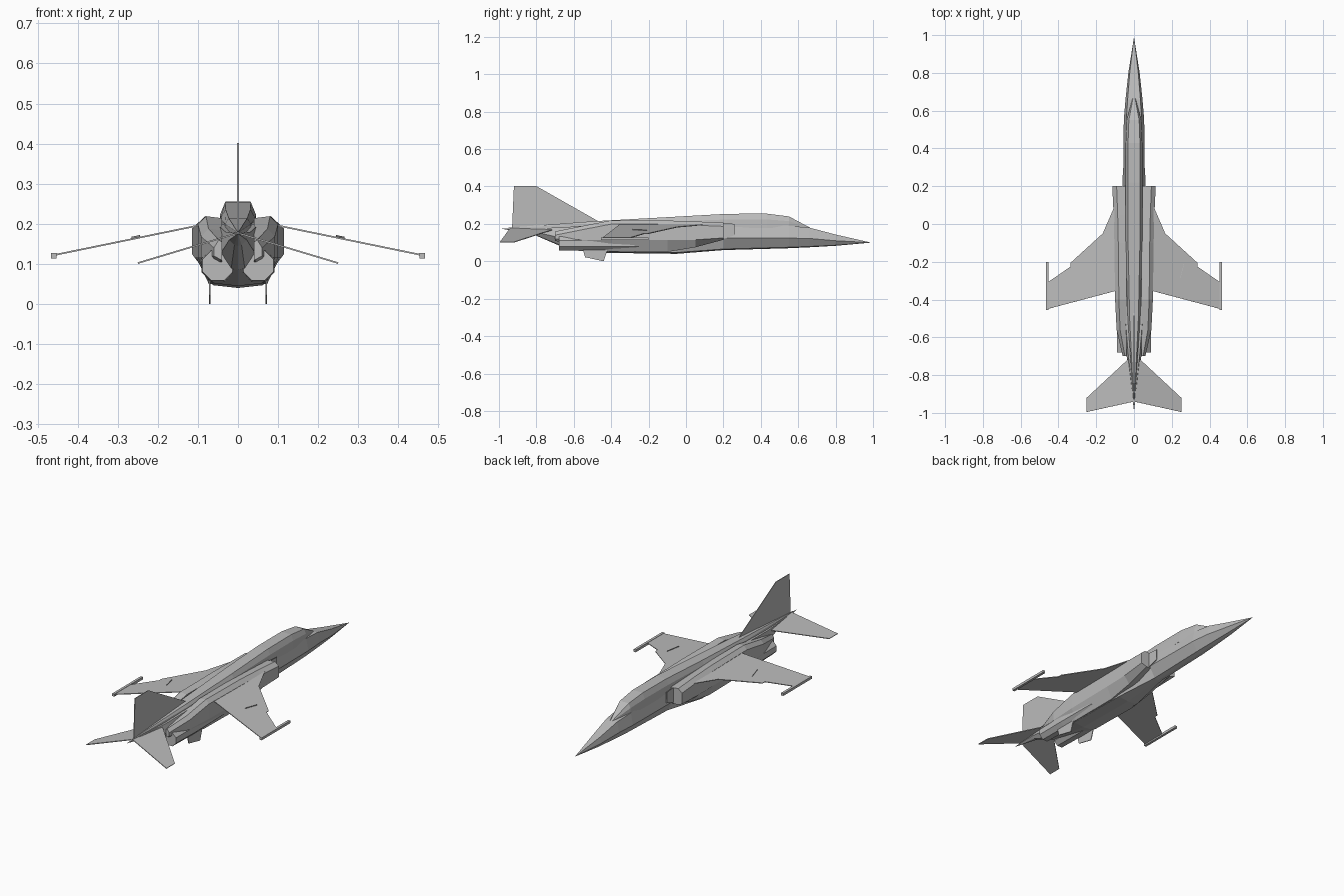
import bpy, bmesh
from math import pi, cos, sin
from mathutils import Vector

cube = bpy.data.objects.get("Cube")
if cube:
    bpy.data.objects.remove(cube, do_unlink=True)

grey = (0.5, 0.5, 0.5, 1)
paint = bpy.data.materials.new("airframe grey")
paint.use_nodes = True
paint.diffuse_color = grey
paint.node_tree.nodes["Principled BSDF"].inputs["Base Color"].default_value = grey


def finish(name, bm, mirrored):
    """Clean the mesh, link it and mirror it across x when it is a side part."""
    bmesh.ops.remove_doubles(bm, verts=bm.verts, dist=0.0005)
    bmesh.ops.dissolve_degenerate(bm, edges=bm.edges, dist=0.0005)
    bmesh.ops.recalc_face_normals(bm, faces=bm.faces)
    mesh = bpy.data.meshes.new(name)
    bm.to_mesh(mesh)
    bm.free()
    mesh.materials.append(paint)
    part = bpy.data.objects.new(name, mesh)
    bpy.context.collection.objects.link(part)
    if mirrored:
        part.modifiers.new("both sides", "MIRROR").use_axis[0] = True


def loft(name, sections, mirrored=False):
    """Skin closed sections, each given as (y, outline of (x, z) points)."""
    bm = bmesh.new()
    rings = [[bm.verts.new((x, y, z)) for x, z in outline] for y, outline in sections]
    for ring, following in zip(rings, rings[1:]):
        for i in range(len(ring)):
            bm.faces.new((ring[i - 1], ring[i], following[i], following[i - 1]))
    bm.faces.new(rings[0])
    bm.faces.new(rings[-1])
    finish(name, bm, mirrored)


def plate(name, corners, mirrored=False, thickness=0.004):
    """Thin flat panel around a polygon."""
    bm = bmesh.new()
    points = [Vector(corner) for corner in corners]
    normal = (points[1] - points[0]).cross(points[-1] - points[0]).normalized()
    offset = normal * thickness / 2
    upper = [bm.verts.new(point + offset) for point in points]
    lower = [bm.verts.new(point - offset) for point in points]
    bm.faces.new(upper)
    bm.faces.new(lower)
    for i in range(len(points)):
        bm.faces.new((upper[i - 1], upper[i], lower[i], lower[i - 1]))
    finish(name, bm, mirrored)


def symmetric(half):
    """Close a half outline whose first and last points lie on the centre line."""
    return half + [(-x, z) for x, z in reversed(half[1:-1])]


# Fuselage: broad flat belly amidships, narrow keel at nose and tail
def fuselage_outline(y, keel, deck, width):
    belly = width * (0.9 if -0.5 < y < 0.1 else 0.4)
    side = keel + 0.45 * (deck - keel)
    return symmetric([(0, keel), (belly, keel + width / 10), (width, side),
                      (width * 0.75, deck), (0, deck)])


fuselage_stations = [
    (0.99, 0.1, 0.1, 0), (0.8, 0.083, 0.143, 0.03), (0.66, 0.075, 0.18, 0.045),
    (0.55, 0.07, 0.19, 0.054), (0.2, 0.06, 0.205, 0.058), (-0.05, 0.04, 0.205, 0.07),
    (-0.42, 0.045, 0.2, 0.07), (-0.68, 0.085, 0.18, 0.042), (-0.82, 0.145, 0.178, 0.022),
    (-0.99, 0.175, 0.175, 0)]
loft("fuselage", [(station[0], fuselage_outline(*station)) for station in fuselage_stations])


# Canopy flowing into the long dorsal spine
def spine_outline(top, width):
    base = 0.178
    shoulder = base + (top - base) * 0.6
    return symmetric([(0, base), (width, base), (width * 0.95, shoulder),
                      (width * 0.68, top), (0, top)])


spine_stations = [(0.665, 0.179, 0.008), (0.55, 0.24, 0.04), (0.43, 0.255, 0.046),
                  (0.22, 0.254, 0.047), (-0.1, 0.236, 0.046), (-0.5, 0.214, 0.034),
                  (-0.95, 0.18, 0.002)]
loft("canopy_and_spine", [(y, spine_outline(top, width)) for y, top, width in spine_stations])


# Intake trunks along both flanks, fading out over the engines
def trunk_outline(outer, belly, shoulder):
    inner = 0.04
    low = max(0.115, belly + 0.01)
    return [(inner, belly), (outer * 0.7, belly), (outer, low), (outer, shoulder - 0.02),
            (outer * 0.8, shoulder), (inner, shoulder - 0.005)]


trunk_stations = [(0.2, 0.115, 0.115, 0.207), (0.05, 0.108, 0.075, 0.213),
                  (-0.1, 0.104, 0.05, 0.218), (-0.4, 0.1, 0.052, 0.219),
                  (-0.56, 0.092, 0.075, 0.188), (-0.7, 0.06, 0.11, 0.16)]
loft("intake_trunk", [(y, trunk_outline(*shape)) for y, *shape in trunk_stations], True)
plate("splitter_plate", [(0.06, 0.2, 0.12), (0.06, 0.26, 0.14),
                         (0.06, 0.26, 0.2), (0.06, 0.2, 0.204)], True)


# Paired octagonal engine nozzles
def octagon(x, z, radius):
    angles = [(i + 0.5) * pi / 4 for i in range(8)]
    return [(x + radius * cos(angle), z + radius * sin(angle)) for angle in angles]


loft("engine_nozzle", [(y, octagon(0.051, 0.096, radius))
                       for y, radius in ((-0.25, 0.04), (-0.5, 0.044), (-0.68, 0.041))], True)


# Wings with a dogtooth leading edge, drooping outward
def on_wing(x, y, lift=0):
    return x, y, 0.216 - 0.205 * x + lift


wing_planform = [(0.06, -0.35), (0.1, -0.355), (0.458, -0.45), (0.458, -0.31),
                 (0.335, -0.225), (0.335, -0.205), (0.165, -0.05), (0.1, 0.1), (0.06, 0.1)]
plate("wing", [on_wing(x, y) for x, y in wing_planform], True)

fence_front, fence_back = (0.265, -0.21), (0.245, -0.285)
plate("wing_fence", [on_wing(*fence_back), on_wing(*fence_front),
                     on_wing(*fence_front, lift=0.006),
                     on_wing(*fence_back, lift=0.006)], True, thickness=0.002)

rail_square = [(0.46 + dx, 0.12 + dz) for dx, dz in
               ((-0.007, -0.007), (0.007, -0.007), (0.007, 0.007), (-0.007, 0.007))]
loft("wingtip_rail", [(y, rail_square) for y in (-0.2, -0.455)], True)

# Tail surfaces
fin_profile = [(-0.93, 0.175), (-0.92, 0.402), (-0.8, 0.402), (-0.47, 0.215), (-0.5, 0.19)]
plate("tail_fin", [(0, y, z) for y, z in fin_profile])

tailplane_planform = [(0, -0.94), (0.25, -0.995), (0.25, -0.92), (0.035, -0.72), (0, -0.7)]
plate("tailplane", [(x, y, 0.177 - 0.3 * x) for x, y in tailplane_planform], True)

ventral_profile = [(-0.55, 0.06), (-0.54, 0.022), (-0.44, 0), (-0.42, 0.06)]
plate("ventral_fin", [(0.07, y, z) for y, z in ventral_profile], True)
